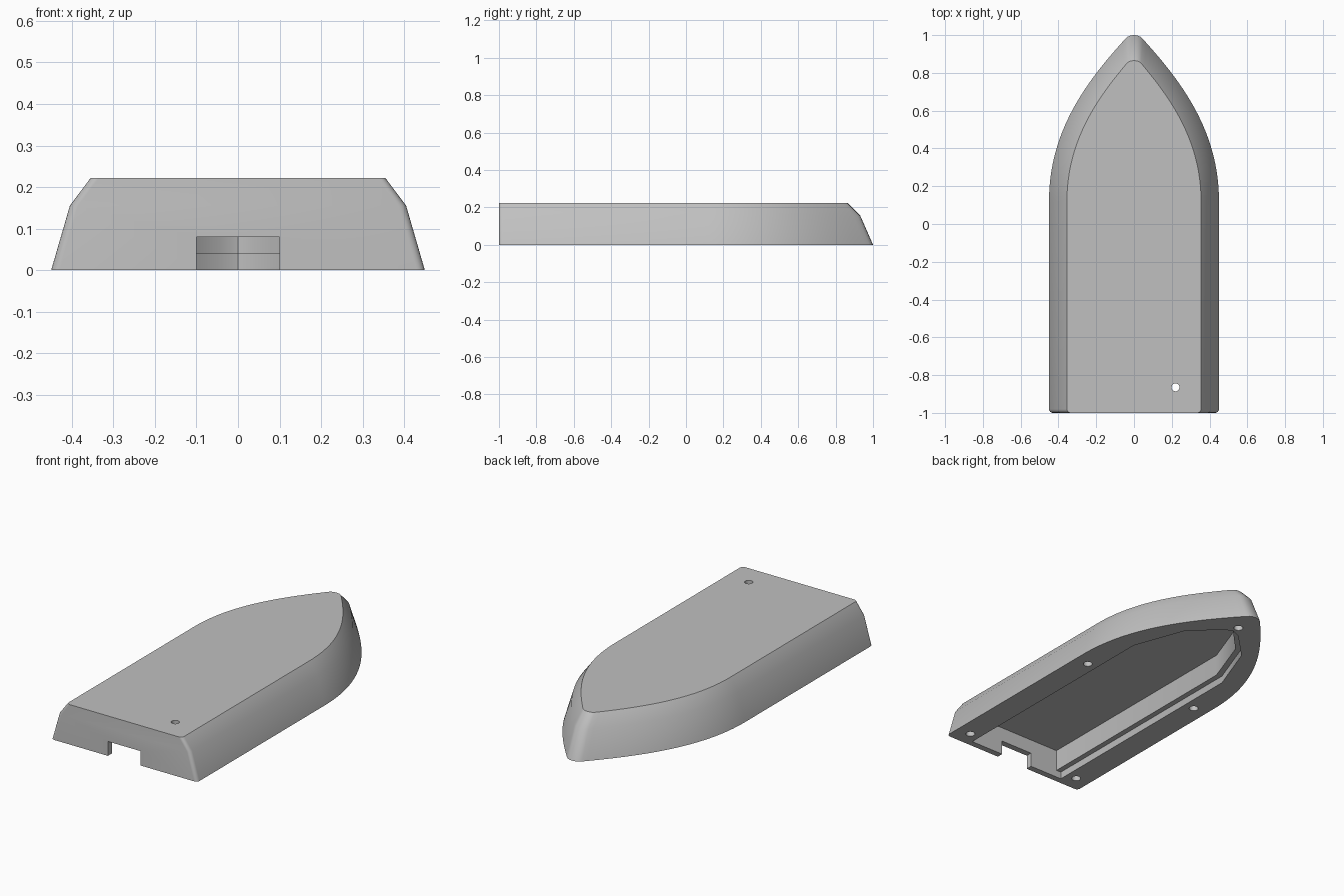
import bpy, bmesh, math
from mathutils import Vector

cube = bpy.data.objects.get("Cube")
if cube:
    bpy.data.objects.remove(cube, do_unlink=True)

grey = bpy.data.materials.new("plain grey")
grey.use_nodes = True
colour = (0.53, 0.53, 0.53, 1)
grey.diffuse_color = colour
grey.node_tree.nodes["Principled BSDF"].inputs["Base Color"].default_value = colour


def mirrored(half):
    """Close a right-hand outline (stern to bow) across the centre line."""
    return half + [(-x, y) for x, y in reversed(half) if x > 1e-5]


def hull_outline(width, tip):
    """Square stern with small round corners, pointed bow with a small round tip."""
    start, apex, r = 0.12, tip + 0.03, 0.02
    half = [(width - r + r * math.sin(a), -1 + r - r * math.cos(a))
            for a in (math.pi / 2 * i / 4 for i in range(5))]
    span = apex - start
    ctrl = [Vector(p) for p in ((width, start), (width, start + 0.44 * span),
                                (0.49 * width, apex - 0.26 * span), (0, apex))]
    steps = 32
    for i in range(steps + 1):
        t = 0.93 * i / steps
        s = 1 - t
        p = s**3 * ctrl[0] + 3*s*s*t * ctrl[1] + 3*s*t*t * ctrl[2] + t**3 * ctrl[3]
        half.append(tuple(p))
    x, y = half[-1]
    half += [(x * 0.75, y + (tip - y) * 0.55), (x * 0.4, y + (tip - y) * 0.9), (0, tip)]
    return mirrored(half)


def loft(name, layers):
    """Solid through a stack of matching outlines, given as (z, points)."""
    bm = bmesh.new()
    rings = [[bm.verts.new((x, y, z)) for x, y in pts] for z, pts in layers]
    n = len(rings[0])
    for low, high in zip(rings, rings[1:]):
        for i in range(n):
            j = (i + 1) % n
            bm.faces.new((low[i], low[j], high[j], high[i]))
    bm.faces.new(rings[0][::-1])
    bm.faces.new(rings[-1])
    bmesh.ops.recalc_face_normals(bm, faces=bm.faces)
    mesh = bpy.data.meshes.new(name)
    bm.to_mesh(mesh)
    bm.free()
    ob = bpy.data.objects.new(name, mesh)
    bpy.context.collection.objects.link(ob)
    mesh.materials.append(grey)
    return ob


def prism(name, pts, z0, z1):
    return loft(name, [(z0, pts), (z1, pts)])


def circle(x, y, r, n=24):
    return [(x + r * math.cos(math.tau * i / n), y + r * math.sin(math.tau * i / n))
            for i in range(n)]


# Hull shell: sloping sides with a steeper shoulder up to the flat deck
hull = loft("hull", [(0, hull_outline(0.45, 1.0)),
                     (0.155, hull_outline(0.405, 0.932)),
                     (0.222, hull_outline(0.355, 0.865))])

# Underside: shallow rim recess, deeper cavity and stern notch
rim = mirrored([(0.305, -0.965), (0.305, 0.36), (0.2, 0.645), (0.05, 0.795), (0, 0.815)])
cavity = mirrored([(0.275, -0.965), (0.275, 0.35), (0.175, 0.625), (0.04, 0.765), (0, 0.78)])
notch = [(-0.1, -1.1), (0.1, -1.1), (0.1, -0.9), (-0.1, -0.9)]
cutters = [prism("rim_cutter", rim, -0.1, 0.04),
           prism("cavity_cutter", cavity, -0.1, 0.16),
           prism("notch_cutter", notch, -0.1, 0.08),
           prism("deck_hole_cutter", circle(0.22, -0.865, 0.021), 0.1, 0.3)]

# Blind screw holes around the rim
for x, y in ((0.365, -0.91), (-0.365, -0.91), (0.365, 0.055), (-0.365, 0.055), (0, 0.857)):
    cutters.append(prism("screw_hole_cutter", circle(x, y, 0.024), -0.1, 0.1))

bpy.context.view_layer.objects.active = hull
for cutter in cutters:
    cutter.hide_render = True
    mod = hull.modifiers.new("cut", "BOOLEAN")
    mod.operation, mod.solver, mod.object = "DIFFERENCE", "EXACT", cutter
    bpy.ops.object.modifier_apply(modifier=mod.name)
    bpy.data.objects.remove(cutter, do_unlink=True)

bpy.ops.object.select_all(action="DESELECT")
hull.select_set(True)
bpy.ops.object.shade_smooth_by_angle(angle=math.radians(30))
